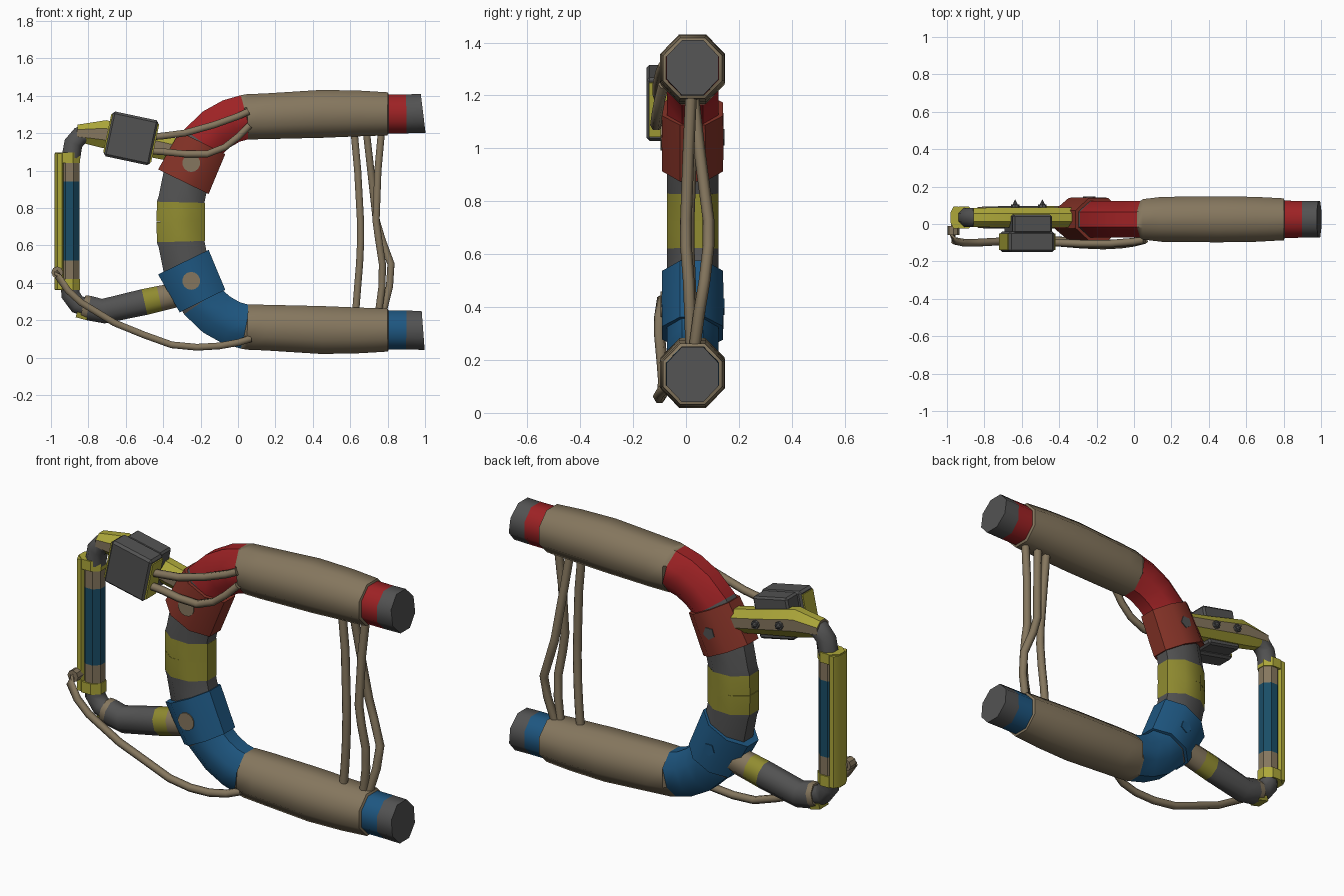
import bpy, bmesh, math
from mathutils import Vector, Matrix

if "Cube" in bpy.data.objects:
    bpy.data.objects.remove(bpy.data.objects["Cube"])

COLOURS = {
    "tan": (0.235, 0.183, 0.112), "red": (0.34, 0.016, 0.018), "rust": (0.23, 0.032, 0.02),
    "grey": (0.085, 0.085, 0.085), "yellow": (0.42, 0.39, 0.042), "olive": (0.28, 0.26, 0.03),
    "blue": (0.013, 0.095, 0.22), "teal": (0.01, 0.075, 0.135),
}
NAMES = list(COLOURS)
MATS = []
for n, c in COLOURS.items():
    m = bpy.data.materials.new(n)
    m.diffuse_color = (*c, 1)
    m.use_nodes = True
    m.node_tree.nodes["Principled BSDF"].inputs["Base Color"].default_value = m.diffuse_color
    MATS.append(m)


def finish(name, bm, angle=50):
    bmesh.ops.recalc_face_normals(bm, faces=bm.faces[:])
    me = bpy.data.meshes.new(name)
    bm.to_mesh(me)
    bm.free()
    for m in MATS:
        me.materials.append(m)
    ob = bpy.data.objects.new(name, me)
    bpy.context.collection.objects.link(ob)
    bpy.ops.object.select_all(action='DESELECT')
    ob.select_set(True)
    bpy.context.view_layer.objects.active = ob
    bpy.ops.object.shade_smooth_by_angle(angle=math.radians(angle))
    return ob


def tube(name, rings, cols, sides=8, rule=None, angle=50):
    """Sweep; ring = (x, y, z, half size in the path plane, half size across)."""
    bm = bmesh.new()
    pts = [Vector(r[:3]) for r in rings]
    k = 1 / math.cos(math.pi / sides)
    loops = []
    for i, r in enumerate(rings):
        t = (pts[min(i + 1, len(pts) - 1)] - pts[max(i - 1, 0)]).normalized()
        ref = Vector((0, 1, 0)) if abs(t.y) < 0.95 else Vector((0, 0, 1))
        n = t.cross(ref).normalized()
        b = n.cross(t)
        ring = []
        for s in range(sides):
            a = (s + 0.5) * 2 * math.pi / sides
            ring.append(bm.verts.new(pts[i] + (n * math.cos(a) * r[3] + b * math.sin(a) * r[4]) * k))
        loops.append(ring)
    for i in range(len(loops) - 1):
        col = cols if isinstance(cols, str) else cols[i]
        for s in range(sides):
            e = (s + 1) % sides
            f = bm.faces.new((loops[i][s], loops[i][e], loops[i + 1][e], loops[i + 1][s]))
            f.material_index = NAMES.index(col)
    for ring, j in ((loops[0], 0), (loops[-1], -1)):
        f = bm.faces.new(ring)
        f.material_index = NAMES.index(cols if isinstance(cols, str) else cols[j])
    if rule:
        bmesh.ops.recalc_face_normals(bm, faces=bm.faces[:])
        for f in bm.faces:
            f.material_index = NAMES.index(rule(f))
    return finish(name, bm, angle)


def box(name, centre, size, col, tilt=0, bevel=0.0):
    bm = bmesh.new()
    bmesh.ops.create_cube(bm, size=1, matrix=Matrix.Diagonal((*size, 1)))
    if bevel:
        bmesh.ops.bevel(bm, geom=bm.edges[:], offset=bevel, segments=1, affect='EDGES')
    bm.transform(Matrix.Translation(centre) @ Matrix.Rotation(tilt, 4, 'Y'))
    for f in bm.faces:
        f.material_index = NAMES.index(col)
    return finish(name, bm, 30)


def cone(name, centre, r1, r2, depth, col, sides=12):
    """Cone or disc along the y axis."""
    bm = bmesh.new()
    bmesh.ops.create_cone(bm, cap_ends=True, segments=sides, radius1=r1, radius2=r2, depth=depth)
    bm.transform(Matrix.Translation(centre) @ Matrix.Rotation(-math.pi / 2, 4, 'X'))
    for f in bm.faces:
        f.material_index = NAMES.index(col)
    return finish(name, bm, 40)


Y = 0.025
MID = 0.725

# Upper and lower halves of the C-shaped body, mirrored in height
for half, sgn, col, collar in (("upper", 1, "red", "rust"), ("lower", -1, "blue", "blue")):
    def zz(z):
        return MID + sgn * (z - MID)

    arm = [(0.99, 1.305, .104, .098), (0.90, 1.303, .104, .098), (0.805, 1.303, .104, .1),
           (0.80, 1.303, .115, .112), (0.65, 1.305, .122, .12), (0.45, 1.303, .128, .123),
           (0.15, 1.29, .122, .12), (0.05, 1.287, .121, .108), (0.045, 1.287, .119, .097),
           (-0.035, 1.265, .119, .097), (-0.115, 1.22, .12, .097), (-0.19, 1.15, .12, .097),
           (-0.27, 1.0, .125, .097), (-0.303, 0.84, .123, .097), (-0.305, 0.83, .129, .097),
           (-0.306, MID, .129, .097)]
    cols = ["grey", col] + ["tan"] * 6 + [col] * 3 + ["grey"] * 3 + ["olive"]
    if sgn < 0:
        arm[-3] = (-0.303, 0.838, .123, .097)
    ob = tube(half + "_arm", [(x, Y, zz(z), a, b) for x, z, a, b in arm], cols)
    for v in ob.data.vertices:      # slanted end face
        if v.co.x > 0.95:
            v.co.x -= (v.co.z - zz(1.305)) * 0.1

    # Collar with round button on the front and worn patch on the back
    tube(half + "_collar", [(-0.19, Y, zz(1.148), .136, .115), (-0.24, Y, zz(1.047), .143, .117),
                            (-0.292, Y, zz(0.94), .15, .115)], collar, angle=40)
    cone(half + "_collar_button", (-0.25, Y - .118, zz(1.04)), .048, .048, .008, "tan", 14)
    cone(half + "_collar_wear", (-0.24, Y + .118, zz(1.045)), .035, .035, .006,
         "grey" if sgn > 0 else "blue", 5)

YR = 0.035

# Upper bar joining collar and handle: painted top and bottom, bare sides
tube("upper_bar", [(-0.25, YR, 1.09, .062, .054), (-0.50, YR, 1.145, .066, .054),
                   (-0.715, YR, 1.195, .075, .054), (-0.86, YR, 1.2, .045, .05)], "yellow",
     rule=lambda f: "yellow" if abs(f.normal.z) > 0.45 else "tan", angle=30)
for i, (x, z) in enumerate(((-0.635, 1.175), (-0.49, 1.143))):
    cone("bar_stud_%d" % i, (x, YR + .075, z), .022, .0, .045, "grey", 8)
    cone("bar_stud_base_%d" % i, (x, YR + .058, z), .022, .022, .02, "grey", 8)

# Bent pipes above and below the handle
tube("upper_pipe_bend", [(-0.80, YR, 1.2, .05, .05), (-0.845, YR, 1.185, .05, .05),
                         (-0.88, YR, 1.145, .05, .05), (-0.893, YR, 1.07, .05, .05)], "grey")
tube("lower_pipe_bend", [(-0.90, YR, 0.40, .05, .05), (-0.895, YR, 0.335, .05, .05),
                         (-0.86, YR, 0.285, .05, .05), (-0.78, YR, 0.262, .05, .05)], "grey")

# Lower bar
tube("lower_bar", [(-0.83, YR, 0.272, .062, .055), (-0.80, YR, 0.265, .066, .058),
                   (-0.72, YR, 0.248, .066, .06), (-0.50, YR, 0.297, .07, .06),
                   (-0.42, YR, 0.315, .068, .06), (-0.28, YR, 0.345, .064, .06)],
     ["tan", "grey", "grey", "olive", "tan"])
box("lower_bar_tab", (-0.835, YR, 0.222), (.06, .075, .03), "olive", math.radians(15))

# Handle: banded grip with a painted outer rail and end caps
tube("handle_grip", [(-0.9, YR, z, .052, .05) for z in (1.06, 0.94, 0.52, 0.41)],
     ["tan", "teal", "tan"], angle=30)
tube("handle_rail", [(-0.953, YR, z, .029, .058) for z in (1.09, 0.365)], "yellow", angle=30)
for n, z0, z1 in (("top", 1.04, 1.095), ("bottom", 0.36, 0.42)):
    tube("handle_%s_cap" % n, [(-0.911, YR, z, .067, .058) for z in (z1, z0)], "yellow", angle=30)

# Control box clipped over the upper bar
TILT = math.radians(12)
box("control_box", (-0.571, -0.095, 1.172), (.25, .11, .245), "grey", TILT, .012)
box("control_box_clip", (-0.565, 0.0, 1.178), (.215, .1, .225), "grey", TILT, .01)
for n, s in (("left", -1), ("right", 1)):
    box("control_box_%s_plate" % n,
        (-0.571 + s * .127 * math.cos(TILT), -0.095, 1.172 - s * .127 * math.sin(TILT)),
        (.008, .09, .21), "yellow", TILT)


def cable(name, pts, r=0.018):
    return tube(name, [(*p, r, r) for p in pts], "tan", sides=6, angle=80)


# Cables from the control box to the upper arm
cable("box_cable_top", [(-0.46, -.10, 1.18), (-0.40, -.10, 1.185), (-0.285, -.105, 1.2),
                        (-0.125, -.105, 1.245), (0.0, -.095, 1.29), (0.055, -.085, 1.315)])
cable("box_cable_bottom", [(-0.47, -.10, 1.105), (-0.40, -.10, 1.10), (-0.28, -.11, 1.088),
                           (-0.165, -.115, 1.088), (-0.07, -.11, 1.125), (0.0, -.1, 1.18),
                           (0.06, -.085, 1.24)])

# Loose cable from the handle to the lower arm
cable("lower_cable", [(-0.955, 0.01, .455), (-0.972, -.05, .455), (-0.96, -.09, .43),
                      (-0.91, -.1, .36), (-0.84, -.1, .295), (-0.66, -.09, .185),
                      (-0.50, -.085, .12), (-0.355, -.09, .068), (-0.22, -.1, .055),
                      (-0.10, -.105, .062), (0.0, -.095, .08), (0.065, -.07, .1)])
cone("lower_cable_plug", (-0.966, -.035, .455), .032, .032, .05, "tan", 8)

# Three hanging cables between the arm ends
ZS = (1.22, 1.0, 0.73, 0.63, 0.5, 0.38, 0.23)
HANG = (((.62, .64, .655, .656, .65, .64, .628), (.02, .02, .01, .01, .015, .02, .02)),
        ((.685, .71, .74, .77, .818, .81, .772), (.025, .05, .085, .085, .07, .05, .03)),
        ((.768, .748, .738, .752, .772, .77, .75), (.02, .01, 0, 0, .01, .015, .02)))
for i, (xs, ys) in enumerate(HANG):
    cable("hanging_cable_%d" % i, list(zip(xs, ys, ZS)), .019)
